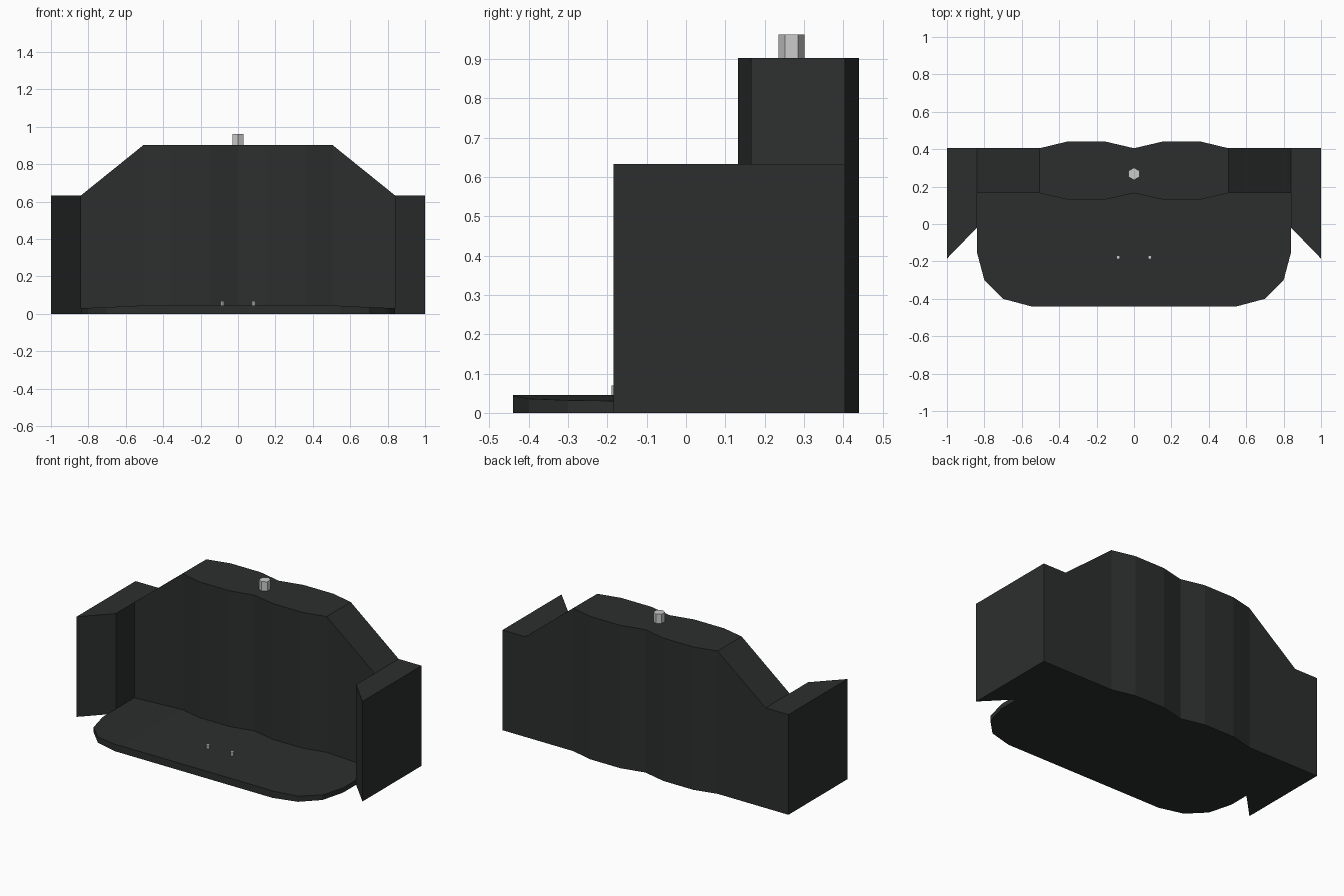
import bpy, bmesh, math

if "Cube" in bpy.data.objects:
    bpy.data.objects.remove(bpy.data.objects["Cube"])

dark = bpy.data.materials.new("dark_charcoal")
dark.diffuse_color = (0.025, 0.028, 0.027, 1)
dark.use_nodes = True
dark.node_tree.nodes["Principled BSDF"].inputs["Base Color"].default_value = dark.diffuse_color


def loft(name, half):
    """Solid through mirrored x stations: (x, y_front, y_back, z_top)."""
    stations = [(-x, f, b, z) for x, f, b, z in reversed(half) if x > 0] + half
    bm = bmesh.new()
    rings = [[bm.verts.new(p) for p in ((x, f, 0), (x, b, 0), (x, b, z), (x, f, z))]
             for x, f, b, z in stations]
    for r, s in zip(rings, rings[1:]):
        # a repeated x is a step in the front outline: only its front face exists
        step = abs(r[0].co.x - s[0].co.x) < 1e-6
        for i in ((3,) if step else range(4)):
            j = (i + 1) % 4
            bm.faces.new((r[i], r[j], s[j], s[i]))
    bm.faces.new(rings[0])
    bm.faces.new(rings[-1])
    bmesh.ops.remove_doubles(bm, verts=bm.verts, dist=1e-5)
    bmesh.ops.recalc_face_normals(bm, faces=bm.faces)
    mesh = bpy.data.meshes.new(name)
    bm.to_mesh(mesh)
    bm.free()
    mesh.materials.append(dark)
    ob = bpy.data.objects.new(name, mesh)
    bpy.context.collection.objects.link(ob)
    return ob


def peg(name, x, y, z0, z1, r):
    bpy.ops.mesh.primitive_cylinder_add(vertices=6, radius=r, depth=z1 - z0,
                                        location=(x, y, (z0 + z1) / 2))
    bpy.context.object.name = name


# Wavy back wall with sloped shoulders and forward side wings
loft("back_wall_with_wings", [
    (0, 0.165, 0.405, 0.903), (0.15, 0.132, 0.44, 0.903),
    (0.36, 0.132, 0.44, 0.903), (0.505, 0.165, 0.405, 0.903),
    (0.84, 0.165, 0.405, 0.633), (0.84, -0.02, 0.405, 0.633),
    (1.0, -0.185, 0.405, 0.633)])

# Low front plate with rounded corners, top falling slightly to the sides
loft("base_plate", [
    (0, -0.44, 0.165, 0.045), (0.15, -0.44, 0.132, 0.045),
    (0.36, -0.44, 0.132, 0.045), (0.505, -0.44, 0.165, 0.045),
    (0.55, -0.44, 0.165, 0.043), (0.70, -0.40, 0.165, 0.036),
    (0.80, -0.30, 0.165, 0.032), (0.84, -0.15, 0.165, 0.03)])

# Hexagonal pegs: one on top of the wall, two small ones on the plate
peg("top_peg", 0, 0.268, 0.88, 0.962, 0.033)
for side, sx in (("left", -1), ("right", 1)):
    peg(f"plate_pin_{side}", sx * 0.085, -0.178, 0.03, 0.07, 0.011)
